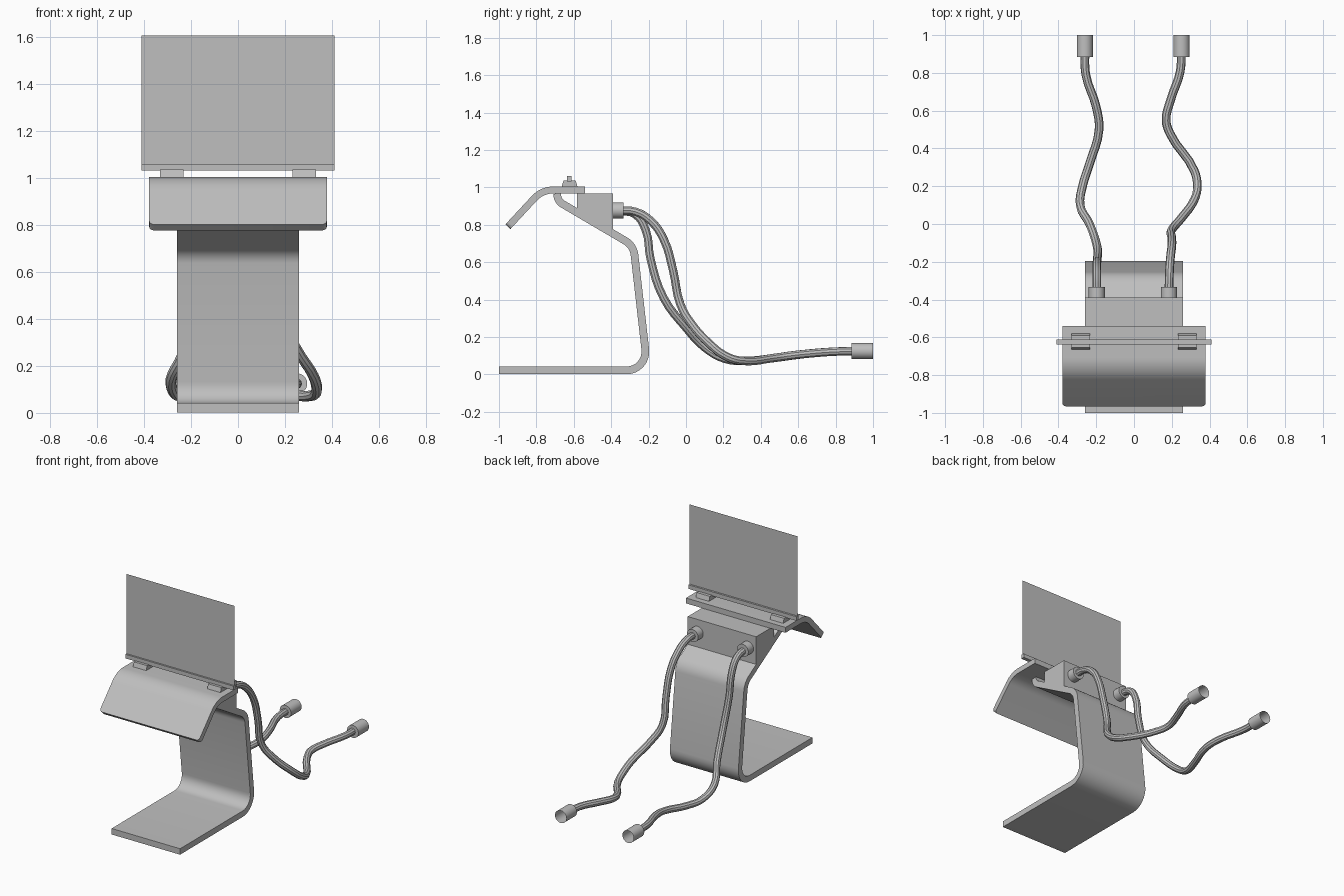
import bpy, bmesh, math
from mathutils import Vector, Matrix

cube = bpy.data.objects.get("Cube")
if cube:
    bpy.data.objects.remove(cube, do_unlink=True)

GREY = (0.52, 0.52, 0.52, 1)
mat = bpy.data.materials.new("plain grey")
mat.use_nodes = True
mat.diffuse_color = GREY
mat.node_tree.nodes["Principled BSDF"].inputs["Base Color"].default_value = GREY


def finish(obj):
    """Give the part its material and smooth its curved faces."""
    obj.data.materials.clear()
    obj.data.materials.append(mat)
    bpy.ops.object.select_all(action='DESELECT')
    obj.select_set(True)
    bpy.context.view_layer.objects.active = obj
    bpy.ops.object.shade_smooth_by_angle(angle=math.radians(35))
    return obj


def from_bmesh(name, bm, recalc=True):
    if recalc:
        bmesh.ops.recalc_face_normals(bm, faces=bm.faces[:])
    mesh = bpy.data.meshes.new(name)
    bm.to_mesh(mesh)
    bm.free()
    obj = bpy.data.objects.new(name, mesh)
    bpy.context.collection.objects.link(obj)
    return finish(obj)


def prism(outline, x0, x1):
    """Extrude a (y, z) outline from x0 to x1."""
    bm = bmesh.new()
    face = bm.faces.new([bm.verts.new((x0, y, z)) for y, z in outline])
    ext = bmesh.ops.extrude_face_region(bm, geom=[face])
    verts = [g for g in ext["geom"] if isinstance(g, bmesh.types.BMVert)]
    bmesh.ops.translate(bm, verts=verts, vec=(x1 - x0, 0, 0))
    return bm


def fillet(corners, steps=8):
    """Round the inner corners of a (y, z, radius) path."""
    pts = [Vector(c[:2]) for c in corners]
    path = [pts[0]]
    for i in range(1, len(pts) - 1):
        p, r = pts[i], corners[i][2]
        a, b = (pts[i - 1] - p).normalized(), (pts[i + 1] - p).normalized()
        half = a.angle(b) / 2
        centre = p + (a + b).normalized() * (r / math.sin(half))
        start = p + a * (r / math.tan(half)) - centre
        turn = start.angle_signed(p + b * (r / math.tan(half)) - centre)
        for k in range(steps + 1):
            path.append(centre + Matrix.Rotation(-turn * k / steps, 2) @ start)
    return path + [pts[-1]]


def bent_sheet(corners, thickness, half_width):
    path = fillet(corners)
    left, right = [], []
    for i, p in enumerate(path):
        before = (p - path[i - 1]).normalized() if i else (path[1] - p).normalized()
        after = (path[i + 1] - p).normalized() if i < len(path) - 1 else before
        t = (before + after).normalized()
        n = Vector((-t.y, t.x)) * (thickness / 2 / t.dot(after))
        left.append(p + n)
        right.append(p - n)
    return prism(left + right[::-1], -half_width, half_width)


# Bent stand
from_bmesh("stand", bent_sheet(
    [(-1, 0.022, 0), (-0.205, 0.022, 0.1), (-0.281, 0.689, 0.1),
     (-0.686, 0.927, 0.06), (-0.689, 0.967, 0)], 0.041, 0.26))

# Bent hood with rounded front corners
hood = bent_sheet([(-0.54, 0.987, 0), (-0.769, 0.987, 0.14), (-0.952, 0.79, 0)], 0.037, 0.378)
tips = [e for e in hood.edges
        if all(v.co.y < -0.92 for v in e.verts) and abs(e.verts[0].co.x - e.verts[1].co.x) < 0.01]
bmesh.ops.bevel(hood, geom=tips, offset=0.02, segments=4, affect='EDGES', profile=0.5)
from_bmesh("hood", hood)

# Socket block between stand and hood
from_bmesh("socket_block", prism(
    [(-0.583, 0.967), (-0.39, 0.967), (-0.39, 0.772), (-0.583, 0.886)], -0.26, 0.26))

# Clips, rail and thin panel
for side, x in (("right", -0.282), ("left", 0.282)):
    from_bmesh(side + "_clip", prism(
        [(-0.665, 1.004), (-0.58, 1.004), (-0.59, 1.036), (-0.655, 1.036)], x - 0.05, x + 0.05))
from_bmesh("panel_rail", prism(
    [(-0.637, 1.032), (-0.612, 1.032), (-0.612, 1.06), (-0.637, 1.06)], -0.41, 0.41))
panel = bmesh.new()
panel.faces.new([panel.verts.new((x, -0.625, z)) for x, z in
                 ((-0.41, 1.05), (0.41, 1.05), (0.41, 1.607), (-0.41, 1.607))])
from_bmesh("panel", panel, recalc=False)


def connector(name, x, z, y0, y1, open_end):
    bm = bmesh.new()
    bmesh.ops.create_cone(bm, cap_ends=True, segments=24, radius1=0.043, radius2=0.043, depth=y1 - y0)
    bmesh.ops.rotate(bm, verts=bm.verts[:], matrix=Matrix.Rotation(math.radians(90), 3, 'X'))
    bmesh.ops.translate(bm, verts=bm.verts[:], vec=(x, (y0 + y1) / 2, z))
    bmesh.ops.recalc_face_normals(bm, faces=bm.faces[:])
    if open_end:
        ends = [f for f in bm.faces if f.normal.y > 0.9]
        bmesh.ops.delete(bm, geom=ends, context='FACES')
    from_bmesh(name, bm, recalc=False)


def cable(name, points):
    curve = bpy.data.curves.new(name, 'CURVE')
    curve.dimensions = '3D'
    curve.bevel_depth = 0.023
    curve.bevel_resolution = 3
    curve.resolution_u = 4
    spline = curve.splines.new('BEZIER')
    spline.bezier_points.add(len(points) - 1)
    for bp, co in zip(spline.bezier_points, points):
        bp.co = co
        bp.handle_left_type = bp.handle_right_type = 'AUTO'
    obj = bpy.data.objects.new(name, curve)
    bpy.context.collection.objects.link(obj)
    bpy.ops.object.select_all(action='DESELECT')
    obj.select_set(True)
    bpy.context.view_layer.objects.active = obj
    bpy.ops.object.convert(target='MESH')
    finish(bpy.context.view_layer.objects.active)


# Cables with a connector at each end
cable("right_cable", [
    (-0.197, -0.37, 0.877), (-0.197, -0.27, 0.855), (-0.197, -0.215, 0.77),
    (-0.195, -0.19, 0.62), (-0.195, -0.12, 0.41), (-0.235, 0, 0.25),
    (-0.285, 0.1, 0.145), (-0.27, 0.21, 0.083), (-0.235, 0.32, 0.073),
    (-0.185, 0.5, 0.092), (-0.2, 0.62, 0.108), (-0.255, 0.79, 0.122), (-0.26, 0.92, 0.125)])
cable("left_cable", [
    (0.185, -0.37, 0.877), (0.187, -0.27, 0.87), (0.192, -0.187, 0.82),
    (0.2, -0.118, 0.72), (0.2, -0.07, 0.56), (0.2, -0.03, 0.375),
    (0.25, 0.03, 0.27), (0.32, 0.13, 0.16), (0.335, 0.2, 0.105),
    (0.32, 0.28, 0.075), (0.19, 0.48, 0.09), (0.17, 0.55, 0.1),
    (0.195, 0.66, 0.112), (0.245, 0.81, 0.123), (0.25, 0.92, 0.125)])
for side, near, far in (("right", -0.197, -0.26), ("left", 0.185, 0.252)):
    connector(side + "_block_connector", near, 0.877, -0.395, -0.334, False)
    connector(side + "_end_connector", far, 0.125, 0.885, 1.0, True)
